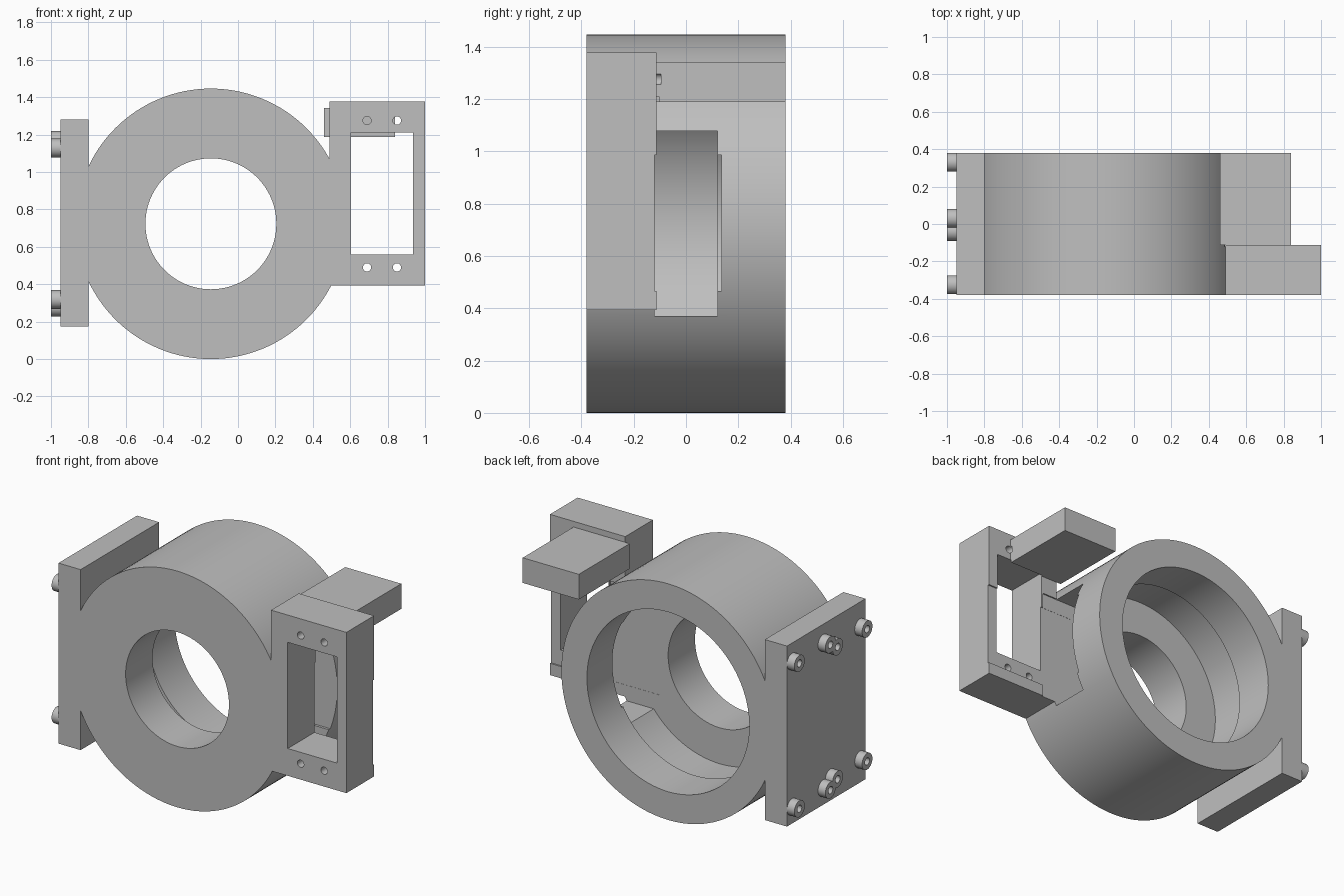
import bpy
from math import pi
from mathutils import Matrix

default = bpy.data.objects.get("Cube")
if default:
    bpy.data.objects.remove(default, do_unlink=True)

grey = bpy.data.materials.new("plain grey")
grey.use_nodes = True
grey.diffuse_color = (0.52, 0.52, 0.52, 1)
grey.node_tree.nodes["Principled BSDF"].inputs["Base Color"].default_value = (0.52, 0.52, 0.52, 1)


def finish(obj, name):
    obj.name = name
    obj.data.materials.clear()
    obj.data.materials.append(grey)
    return obj


def box(name, x, y, z):
    """Box from its (low, high) ranges."""
    bpy.ops.mesh.primitive_cube_add(size=1)
    obj = bpy.context.object
    move = Matrix.Translation([sum(r) / 2 for r in (x, y, z)])
    size = Matrix.Diagonal([r[1] - r[0] for r in (x, y, z)] + [1])
    obj.data.transform(move @ size)
    return finish(obj, name)


def rod(name, axis, radius, span, a, b, sides=32):
    """Cylinder along x (a=y, b=z) or along y (a=x, b=z)."""
    bpy.ops.mesh.primitive_cylinder_add(vertices=sides, radius=radius, depth=span[1] - span[0])
    obj = bpy.context.object
    mid = sum(span) / 2
    if axis == "X":
        turn, place = Matrix.Rotation(pi / 2, 4, "Y"), (mid, a, b)
    else:
        turn, place = Matrix.Rotation(pi / 2, 4, "X"), (a, mid, b)
    obj.data.transform(Matrix.Translation(place) @ turn)
    return finish(obj, name)


def combine(target, operation, tools, keep=False):
    """Apply a boolean with each tool in turn."""
    for tool in tools:
        mod = target.modifiers.new("combine", "BOOLEAN")
        mod.operation = operation
        mod.solver = "EXACT"
        mod.object = tool
        bpy.context.view_layer.objects.active = target
        bpy.ops.object.modifier_apply(modifier=mod.name)
        if not keep:
            bpy.data.objects.remove(tool, do_unlink=True)


def smooth(obj):
    bpy.ops.object.select_all(action="DESELECT")
    obj.select_set(True)
    bpy.context.view_layer.objects.active = obj
    bpy.ops.object.shade_smooth_by_angle(angle=pi / 6)


CX, CZ, R = -0.145, 0.723, 0.723
DEPTH = (-0.38, 0.38)

# Round housing with side plate and window frame
housing = rod("housing", "Y", R, DEPTH, CX, CZ, 128)
combine(housing, "UNION", [
    box("side_plate", (-0.95, -0.8), DEPTH, (0.175, 1.28)),
    box("window_frame", (0.49, 1.0), (-0.38, -0.112), (0.393, 1.377)),
])

# Front bore, wide rear bore, inner groove and side slot
combine(housing, "DIFFERENCE", [
    rod("front_bore", "Y", 0.35, (-0.5, 0.0), CX, CZ, 96),
    rod("rear_bore", "Y", 0.55, (-0.1, 0.5), CX, CZ, 96),
    rod("groove", "Y", 0.57, (-0.12, 0.12), CX, CZ, 96),
    box("side_slot", (0.15, 0.595), (-0.12, 0.12), (0.37, 1.078)),
    box("slot_relief", (0.25, 1.1), (-0.121, 0.135), (0.465, 0.985)),
])

# Rear tab behind the frame
tab = box("rear_tab", (0.46, 0.84), (-0.112, 0.38), (1.188, 1.342))

# Window and screw holes pass through the frame and nick the tab
cutters = [box("window", (0.603, 0.935), (-0.5, -0.104), (0.56, 1.21))]
for x in (0.69, 0.85):
    for z in (0.49, 1.275):
        cutters.append(rod("screw_hole", "Y", 0.022, (-0.5, -0.096), x, z))
combine(housing, "DIFFERENCE", cutters, keep=True)
combine(tab, "DIFFERENCE", cutters)
smooth(housing)
smooth(tab)

# Socket head bolts on the side plate, mirrored top and bottom
for y, offset in ((0.33, 0.445), (0.03, 0.445), (-0.04, 0.405), (-0.325, 0.405)):
    for side in (-1, 1):
        z = CZ + side * offset
        bolt = rod("bolt_head", "X", 0.05, (-1.0, -0.945), y, z)
        combine(bolt, "DIFFERENCE", [rod("socket", "X", 0.022, (-1.1, -0.97), y, z, 24)])
        smooth(bolt)
